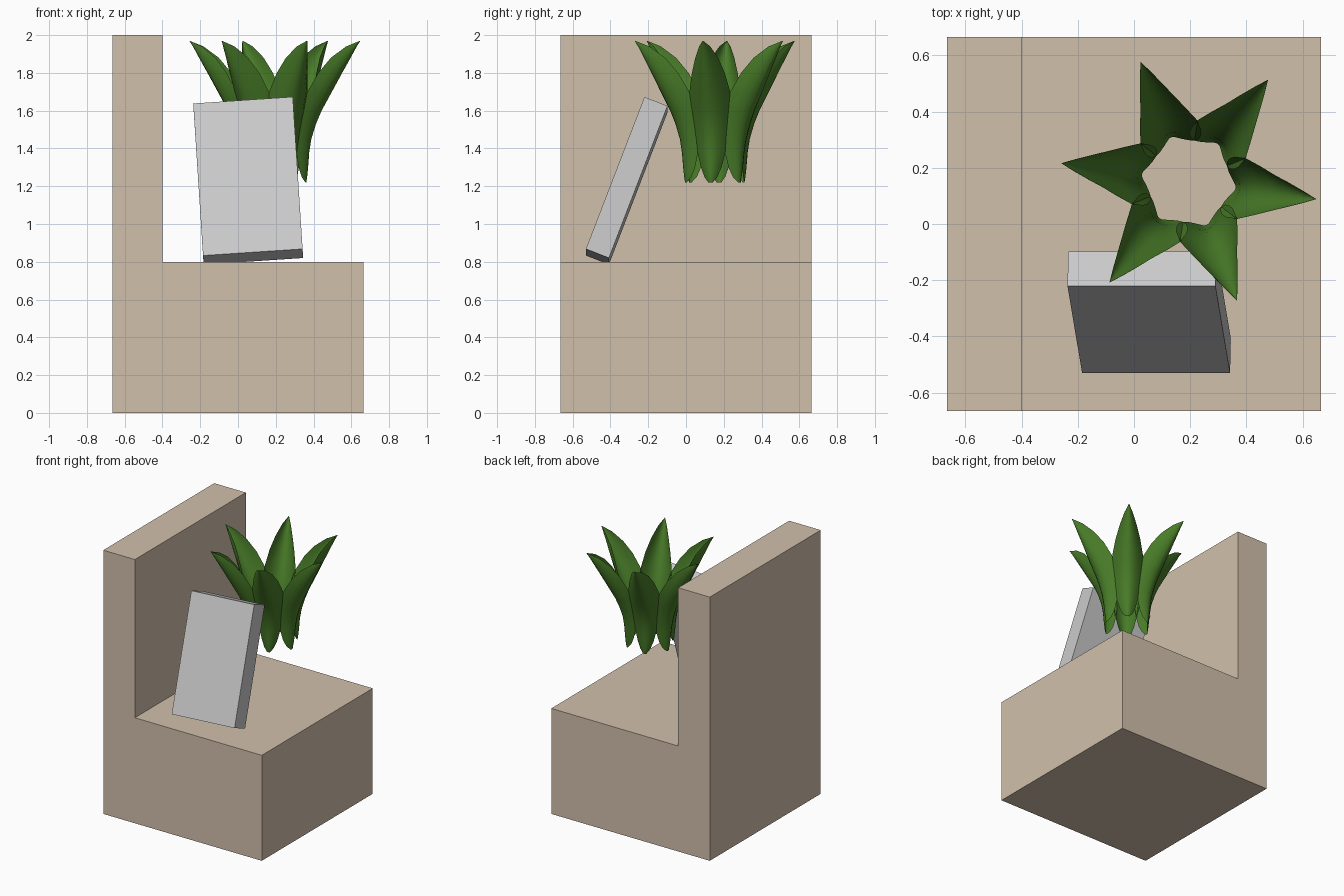
import bpy, bmesh, math
from mathutils import Vector

if "Cube" in bpy.data.objects:
    bpy.data.objects.remove(bpy.data.objects["Cube"])


def material(name, rgb):
    m = bpy.data.materials.new(name)
    m.diffuse_color = (*rgb, 1)
    m.use_nodes = True
    m.node_tree.nodes["Principled BSDF"].inputs["Base Color"].default_value = m.diffuse_color
    return m


TAN = material("tan stone", (0.64, 0.53, 0.41))
GREY = material("light grey", (0.59, 0.59, 0.59))
GREEN = material("leaf green", (0.065, 0.20, 0.021))


def make_object(name, bm, mat, smooth=False):
    me = bpy.data.meshes.new(name)
    bm.to_mesh(me)
    bm.free()
    me.materials.append(mat)
    for p in me.polygons:
        p.use_smooth = smooth
    ob = bpy.data.objects.new(name, me)
    bpy.context.collection.objects.link(ob)
    return ob


def extrude_profile(name, points, offset, mat):
    """Closed solid from a flat outline pushed along an offset vector."""
    bm = bmesh.new()
    face = bm.faces.new([bm.verts.new(p) for p in points])
    res = bmesh.ops.extrude_face_region(bm, geom=[face], use_keep_orig=True)
    moved = [v for v in res["geom"] if isinstance(v, bmesh.types.BMVert)]
    bmesh.ops.translate(bm, verts=moved, vec=offset)
    bmesh.ops.recalc_face_normals(bm, faces=bm.faces)
    return make_object(name, bm, mat)


# L-shaped plinth with a tall back wall on the left
H = 0.665
outline = [(-H, 0), (H, 0), (H, 0.8), (-0.4, 0.8), (-0.4, 2), (-H, 2)]
extrude_profile("plinth", [(x, -H, z) for x, z in outline], (0, 2 * H, 0), TAN)

# Leaning slab: lower front left corner plus three edge directions
corner = Vector((-0.185, -0.53, 0.833))
across = Vector((0.527, 0, 0.035))
up = Vector((-0.052, 0.31, 0.805))
depth = Vector((0.003, 0.122, -0.048))
extrude_profile("leaning_slab",
                [corner, corner + across, corner + across + up, corner + up],
                depth, GREY)

# Cupped leaf rows: height, midrib radius, edge radius, half width
ROWS = [(1.22, 0.168, 0.165, 0.012), (1.25, 0.173, 0.148, 0.035),
        (1.30, 0.178, 0.135, 0.055), (1.38, 0.184, 0.126, 0.075),
        (1.45, 0.195, 0.126, 0.089), (1.53, 0.220, 0.134, 0.101),
        (1.60, 0.250, 0.150, 0.109), (1.70, 0.305, 0.190, 0.109),
        (1.80, 0.360, 0.245, 0.088), (1.88, 0.405, 0.308, 0.061),
        (1.94, 0.438, 0.385, 0.030), (1.97, 0.458, 0.456, 0.001)]
COLS = 8
CENTRE = Vector((0.195, 0.1525, 0))


def leaf(name, angle):
    radial = Vector((math.cos(angle), math.sin(angle), 0))
    side = Vector((-radial.y, radial.x, 0))
    bm = bmesh.new()
    grid = []
    for z, mid, edge, half in ROWS:
        row = []
        for i in range(COLS + 1):
            t = 2 * i / COLS - 1
            r = mid + (edge - mid) * t * t
            row.append(bm.verts.new(CENTRE + radial * r + side * (t * half)
                                    + Vector((0, 0, z))))
        grid.append(row)
    for a, b in zip(grid, grid[1:]):
        for i in range(COLS):
            bm.faces.new((a[i], a[i + 1], b[i + 1], b[i]))
    return make_object(name, bm, GREEN, smooth=True)


# Ring of six leaves
for k in range(6):
    leaf(f"leaf_{k + 1}", math.radians(112 - 60 * k))
